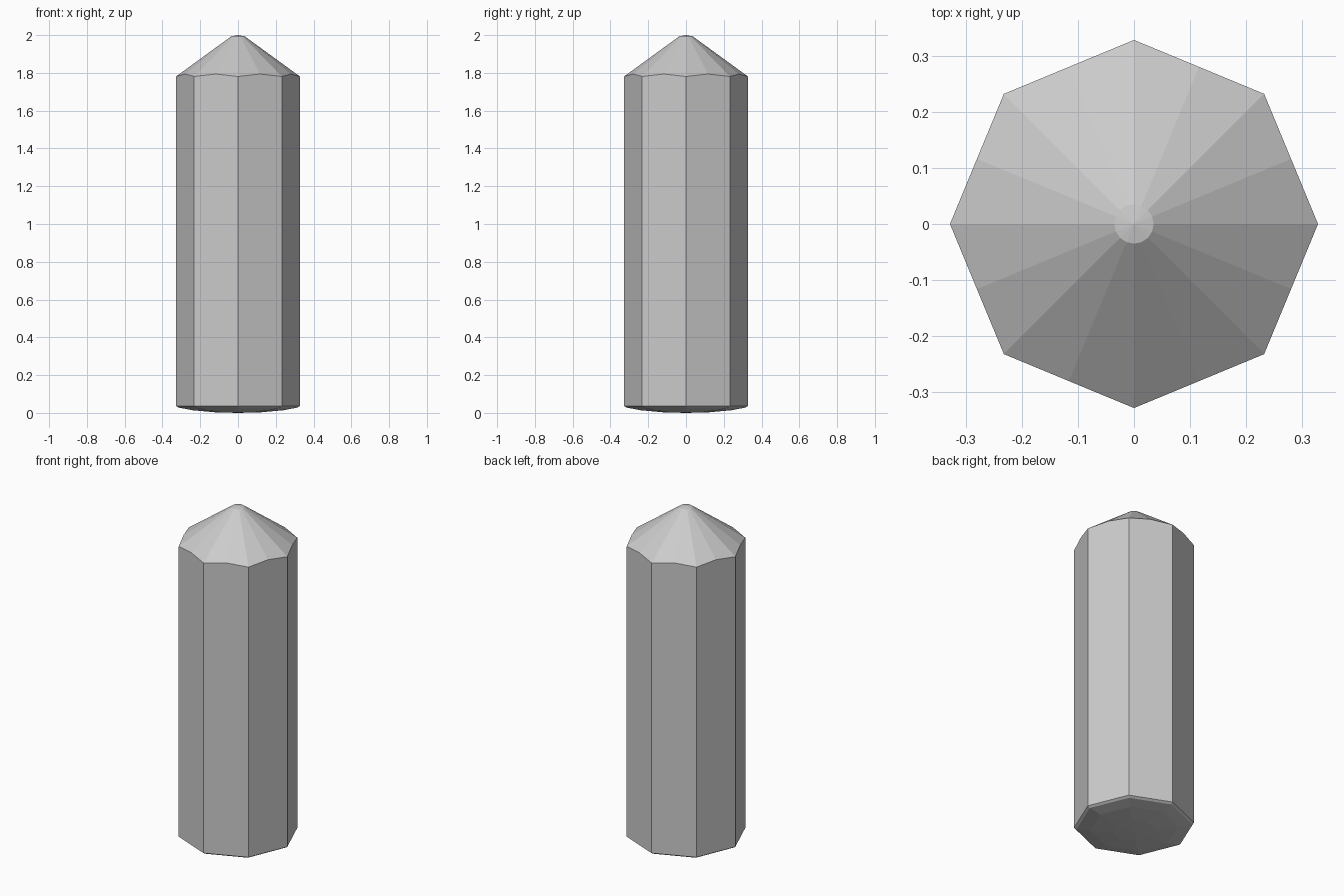
import bpy, bmesh, math

if "Cube" in bpy.data.objects:
    bpy.data.objects.remove(bpy.data.objects["Cube"])

N = 16
R = 0.328
MID = math.cos(math.pi / 8)      # flat centre of an octagon side
bm = bmesh.new()


def ring(r, z, z_mid=None, octagon=True):
    """16 points around: corners and side midpoints of an octagon, or a circle."""
    pts = []
    for i in range(N):
        a = i * 2 * math.pi / N
        odd = i % 2 == 1
        rr = r * MID if odd and octagon else r
        zz = z_mid if odd and z_mid is not None else z
        pts.append(bm.verts.new((rr * math.cos(a), rr * math.sin(a), zz)))
    return pts


# rings from the domed base up to the tip, with a scalloped rim at the cone
rings = [
    ring(0.12, 0.003),
    ring(0.24, 0.014),
    ring(0.314, 0.028),
    ring(R, 0.037),
    ring(R, 1.781, 1.794),
    ring(0.035, 1.994, octagon=False),
]
for lo, hi in zip(rings, rings[1:]):
    for i in range(N):
        j = (i + 1) % N
        bm.faces.new((lo[i], lo[j], hi[j], hi[i]))

# shallow base and tip caps
base = bm.verts.new((0, 0, 0))
tip = bm.verts.new((0, 0, 2))
for i in range(N):
    j = (i + 1) % N
    bm.faces.new((rings[0][j], rings[0][i], base))
    bm.faces.new((rings[-1][i], rings[-1][j], tip))

bmesh.ops.recalc_face_normals(bm, faces=bm.faces)
mesh = bpy.data.meshes.new("pointed_octagonal_post")
bm.to_mesh(mesh)
bm.free()
bpy.context.collection.objects.link(bpy.data.objects.new("pointed_octagonal_post", mesh))
